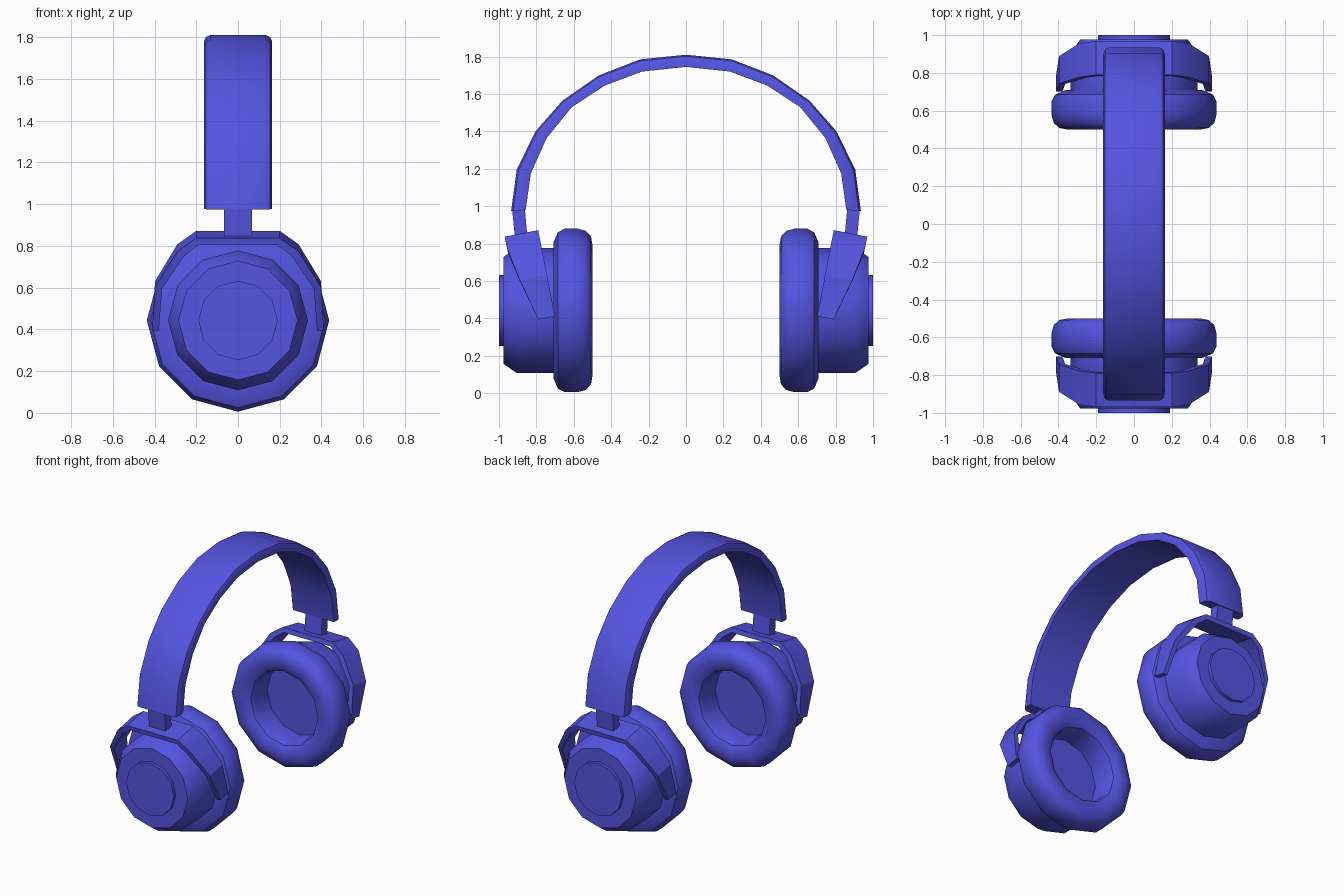
import bpy, bmesh, math
from mathutils import Vector

if "Cube" in bpy.data.objects:
    bpy.data.objects.remove(bpy.data.objects["Cube"], do_unlink=True)

blue = bpy.data.materials.new("violet_blue")
blue.use_nodes = True
COLOUR = (0.09, 0.09, 0.76, 1)
blue.diffuse_color = COLOUR
blue.node_tree.nodes["Principled BSDF"].inputs["Base Color"].default_value = COLOUR

CUP_Z = 0.443


def loft(name, rings, smooth=35):
    """Skin a row of equal cross-sections and cap both ends."""
    bm = bmesh.new()
    loops = [[bm.verts.new(p) for p in ring] for ring in rings]
    n = len(loops[0])
    for a, b in zip(loops, loops[1:]):
        for i in range(n):
            j = (i + 1) % n
            bm.faces.new((a[i], a[j], b[j], b[i]))
    bm.faces.new(loops[0])
    bm.faces.new(loops[-1])
    bmesh.ops.recalc_face_normals(bm, faces=bm.faces)
    mesh = bpy.data.meshes.new(name)
    bm.to_mesh(mesh)
    bm.free()
    mesh.materials.append(blue)
    mesh.shade_smooth()
    mesh.set_sharp_from_angle(angle=math.radians(smooth))
    obj = bpy.data.objects.new(name, mesh)
    bpy.context.collection.objects.link(obj)
    return obj


def turned(name, profile, side):
    """Twelve-sided turned part about the ear axis; profile is (radius, distance)."""
    angles = [math.tau * k / 12 for k in range(12)]
    return loft(name, [[(r * math.sin(a), side * y, CUP_Z + r * math.cos(a)) for a in angles]
                       for r, y in profile])


# Headband: arched strip with chamfered outer corners
outer = [(0.935, 0.975), (0.905, 1.195), (0.805, 1.4), (0.66, 1.565),
         (0.465, 1.7), (0.245, 1.785), (0, 1.81)]
inner = [(0.857, 0.98), (0.83, 1.175), (0.745, 1.365), (0.61, 1.53),
         (0.435, 1.645), (0.235, 1.72), (0, 1.745)]


def full_arch(half):
    return half + [(-y, z) for y, z in reversed(half[:-1])]


section = [(-0.163, 0), (-0.163, 0.55), (-0.153, 0.87), (-0.133, 1)]
section += [(-x, t) for x, t in reversed(section)]
rings = []
for o, i in zip(full_arch(outer), full_arch(inner)):
    o, i = Vector(o), Vector(i)
    rings.append([(x, *i.lerp(o, t)) for x, t in section])
loft("headband", rings)

# Yoke stations: half width in x, distance down the arm, strip width
stations = [(0.2, 0, 0.183), (0.29, 0.065, 0.182), (0.397, 0.245, 0.148), (0.412, 0.47, 0.09)]
THICK = 0.033
DOWN = Vector((0.19, -0.98))
OUT = Vector((0.98, 0.19))


def yoke(name, side):
    rings = []
    path = [(-x, d, w) for x, d, w in reversed(stations)] + stations
    for x, d, w in path:
        sx = math.copysign(1, x)
        # inner skin: shifted inwards at the arms, downwards at the crown
        shift_x = THICK if abs(x) > 0.25 else 0.012
        shift_d = {0: THICK, 0.065: 0.022, 0.245: 0.008}.get(d, 0)
        ring = []
        for px, pd, pw in ((x, d, 0), (x, d, w),
                           (x - sx * shift_x, d + shift_d, w), (x - sx * shift_x, d + shift_d, 0)):
            y = 0.79 - DOWN.x * pd + OUT.x * pw
            z = 0.872 + DOWN.y * pd - OUT.y * pw
            ring.append((px, side * y, z))
        rings.append(ring)
    loft(name, rings, 25)


for side, label in ((-1, "front"), (1, "back")):
    # Ear cushion: padded ring with a recessed floor
    turned(label + "_ear_cushion", [
        (0.31, 0.71), (0.365, 0.708), (0.418, 0.685), (0.437, 0.648), (0.437, 0.58),
        (0.425, 0.535), (0.395, 0.508), (0.35, 0.5), (0.3, 0.505), (0.268, 0.525),
        (0.255, 0.56), (0.255, 0.695)], side)
    # Ear cup shell with chamfered rim
    turned(label + "_ear_cup", [(0.335, 0.7), (0.335, 0.905), (0.285, 0.977)], side)
    # Raised round cap
    turned(label + "_cup_cap", [(0.19, 0.97), (0.19, 1.0)], side)
    yoke(label + "_yoke", side)
    # Slider stem joining the headband and the yoke
    loft(label + "_slider", [
        [(x, side * y, z) for x, y in ((-0.066, y0), (0.066, y0), (0.066, y1), (-0.066, y1))]
        for z, y0, y1 in ((0.835, 0.848, 0.915), (0.99, 0.862, 0.93))])
